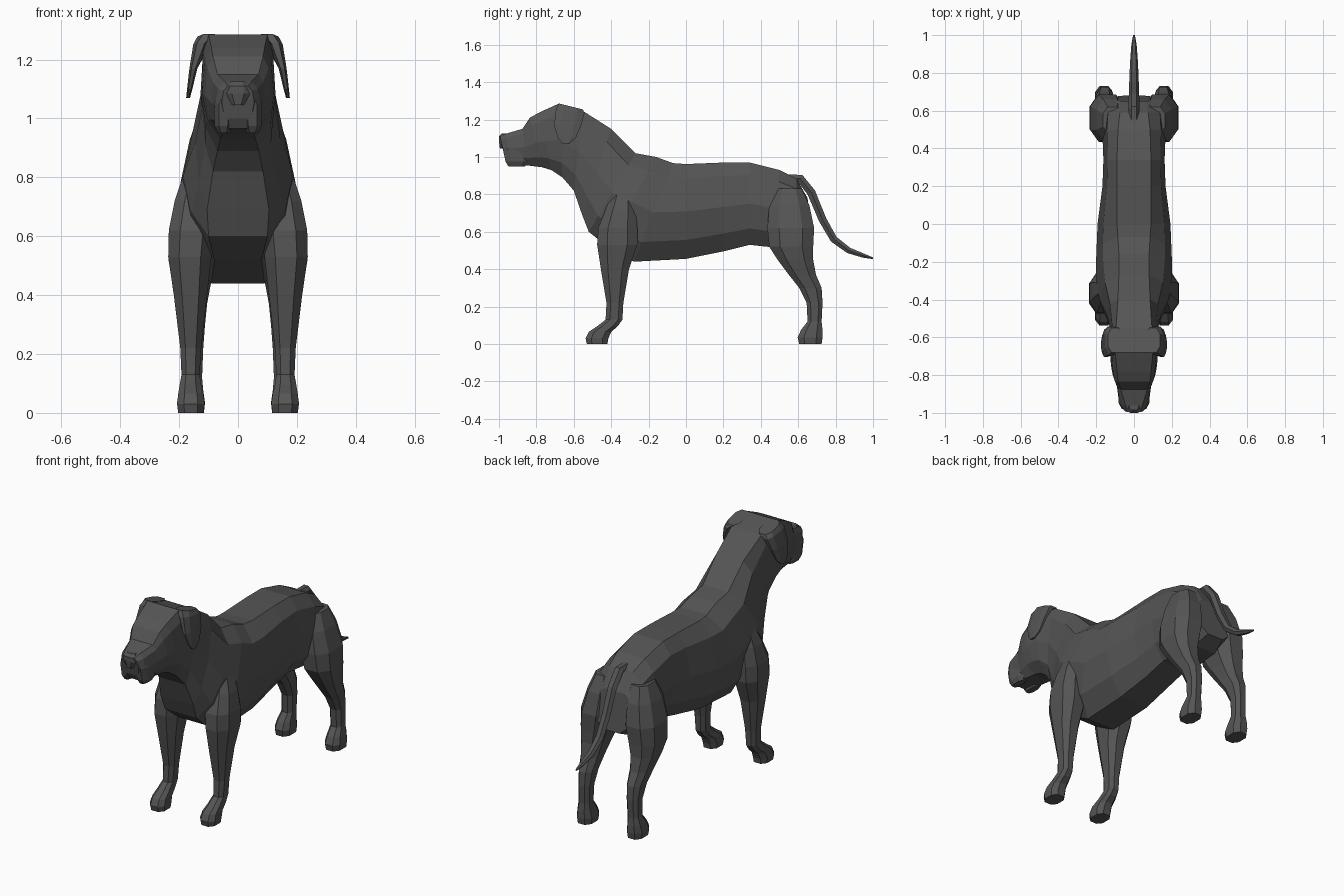
import bpy
import bmesh
from mathutils import Vector

coat = bpy.data.materials.new("charcoal_coat")
coat.diffuse_color = (0.09, 0.09, 0.09, 1)


def loft(name, rings):
    """Skin a list of equal-sized rings of points and cap both ends."""
    bm = bmesh.new()
    rows = [[bm.verts.new(p) for p in ring] for ring in rings]
    n = len(rows[0])
    for a, b in zip(rows, rows[1:]):
        for i in range(n):
            j = (i + 1) % n
            bm.faces.new((a[i], a[j], b[j], b[i]))
    bm.faces.new(rows[0])
    bm.faces.new(rows[-1])
    bmesh.ops.recalc_face_normals(bm, faces=bm.faces)
    mesh = bpy.data.meshes.new(name)
    bm.to_mesh(mesh)
    bm.free()
    mesh.materials.append(coat)
    ob = bpy.data.objects.new(name, mesh)
    bpy.context.collection.objects.link(ob)
    return ob


def torso_ring(ty, tz, by, bz, wt, wm, wb):
    """Ten-sided section between a top and a bottom point on the centre plane."""
    half = [(wt, 1), (.3 * wt + .7 * wm, .85), (wm, .5),
            (.3 * wb + .7 * wm, .2), (wb, 0)]
    pts = half + [(-w, u) for w, u in reversed(half)]
    return [(w, by + (ty - by) * u, bz + (tz - bz) * u) for w, u in pts]


def limb_ring(z, y0, y1, x0, x1, slope=0):
    """Eight-sided level section, optionally sloping along y."""
    cx, cy, rx, ry = (x0 + x1) / 2, (y0 + y1) / 2, (x1 - x0) / 2, (y1 - y0) / 2
    oct_ = [(1, .5), (.5, 1), (-.5, 1), (-1, .5),
            (-1, -.5), (-.5, -1), (.5, -1), (1, -.5)]
    return [(cx + rx * a, cy + ry * b, z + slope * ry * b) for a, b in oct_]


def pair(name, rings):
    """Build a part on +x and its mirror on -x."""
    pts = [limb_ring(*r) for r in rings]
    loft(name + "_left", pts)
    loft(name + "_right", [[(-x, y, z) for x, y, z in r] for r in pts])


# Head, neck and trunk: top y z, bottom y z, half-widths top / middle / bottom
loft("body", [torso_ring(*r) for r in [
    (-.995, 1.11, -.970, 1.00, .035, .055, .035),
    (-.960, 1.125, -.950, .965, .045, .078, .050),
    (-.875, 1.15, -.850, .955, .070, .090, .055),
    (-.835, 1.21, -.770, .945, .085, .112, .055),
    (-.780, 1.24, -.720, .93, .090, .122, .060),
    (-.680, 1.285, -.660, .89, .100, .127, .070),
    (-.550, 1.245, -.600, .82, .095, .122, .085),
    (-.400, 1.15, -.555, .69, .085, .145, .105),
    (-.270, 1.02, -.520, .60, .080, .185, .100),
    (-.160, 1.00, -.420, .52, .080, .200, .080),
    (-.070, .967, -.280, .44, .085, .200, .090),
    (.000, .962, .000, .455, .090, .193, .090),
    (.200, .970, .200, .495, .090, .167, .080),
    (.340, .970, .340, .530, .090, .162, .080),
    (.500, .930, .480, .515, .085, .168, .080),
    (.590, .885, .590, .520, .075, .165, .070),
    (.650, .780, .680, .560, .065, .130, .050),
]])

# Hanging upper lips and nose
pair("lip", [
    (.950, -.950, -.860, .030, .068), (.975, -.965, -.840, .020, .080),
    (1.05, -.980, -.840, .010, .082), (1.08, -.980, -.850, .010, .065)])
loft("nose", [limb_ring(*r) for r in [
    (1.045, -.995, -.95, -.020, .020), (1.085, -1.0, -.95, -.042, .042),
    (1.11, -1.0, -.95, -.038, .038), (1.125, -.985, -.94, -.025, .025)]])

# Folded ears
pair("ear", [
    (1.27, -.680, -.550, .060, .138, -.25), (1.245, -.695, -.543, .100, .152, -.15),
    (1.17, -.705, -.560, .138, .165), (1.10, -.685, -.590, .155, .173),
    (1.07, -.660, -.625, .163, .176)])

# Front legs from shoulder to paw
pair("front_leg", [
    (.84, -.38, -.29, .08, .175), (.72, -.43, -.27, .08, .215),
    (.62, -.47, -.26, .08, .235), (.53, -.475, -.26, .09, .237),
    (.40, -.455, -.305, .105, .218), (.22, -.425, -.335, .125, .196),
    (.13, -.430, -.340, .130, .192), (.095, -.475, -.365, .125, .198),
    (.065, -.52, -.40, .118, .203), (.03, -.537, -.415, .113, .207),
    (0, -.53, -.42, .117, .203)])

# Hind legs from thigh to paw
pair("hind_leg", [
    (.83, .48, .62, .06, .165), (.74, .445, .66, .05, .200),
    (.62, .435, .685, .05, .232), (.52, .445, .68, .07, .236),
    (.45, .490, .68, .09, .225), (.37, .550, .695, .105, .208),
    (.30, .605, .725, .112, .196), (.22, .645, .73, .118, .190),
    (.12, .650, .725, .122, .190), (.075, .615, .73, .118, .200),
    (.035, .597, .73, .112, .207), (0, .605, .725, .116, .203)])

# Tail: six-sided tube following a drooping path
path = [(.545, .885, .026), (.61, .885, .028), (.67, .81, .028), (.73, .665, .026),
        (.79, .56, .024), (.87, .50, .020), (.95, .472, .014), (1.0, .458, .005)]
rings = []
for i, (y, z, r) in enumerate(path):
    a, b = path[max(i - 1, 0)], path[min(i + 1, len(path) - 1)]
    d = Vector((0, b[0] - a[0], b[1] - a[1])).normalized()
    side, up = Vector((1, 0, 0)), Vector((0, -d.z, d.y))
    rings.append([Vector((0, y, z)) + r * (side * s + up * c) for s, c in
                  ((1, 0), (.5, .8), (-.5, .8), (-1, 0), (-.5, -.8), (.5, -.8))])
loft("tail", rings)
